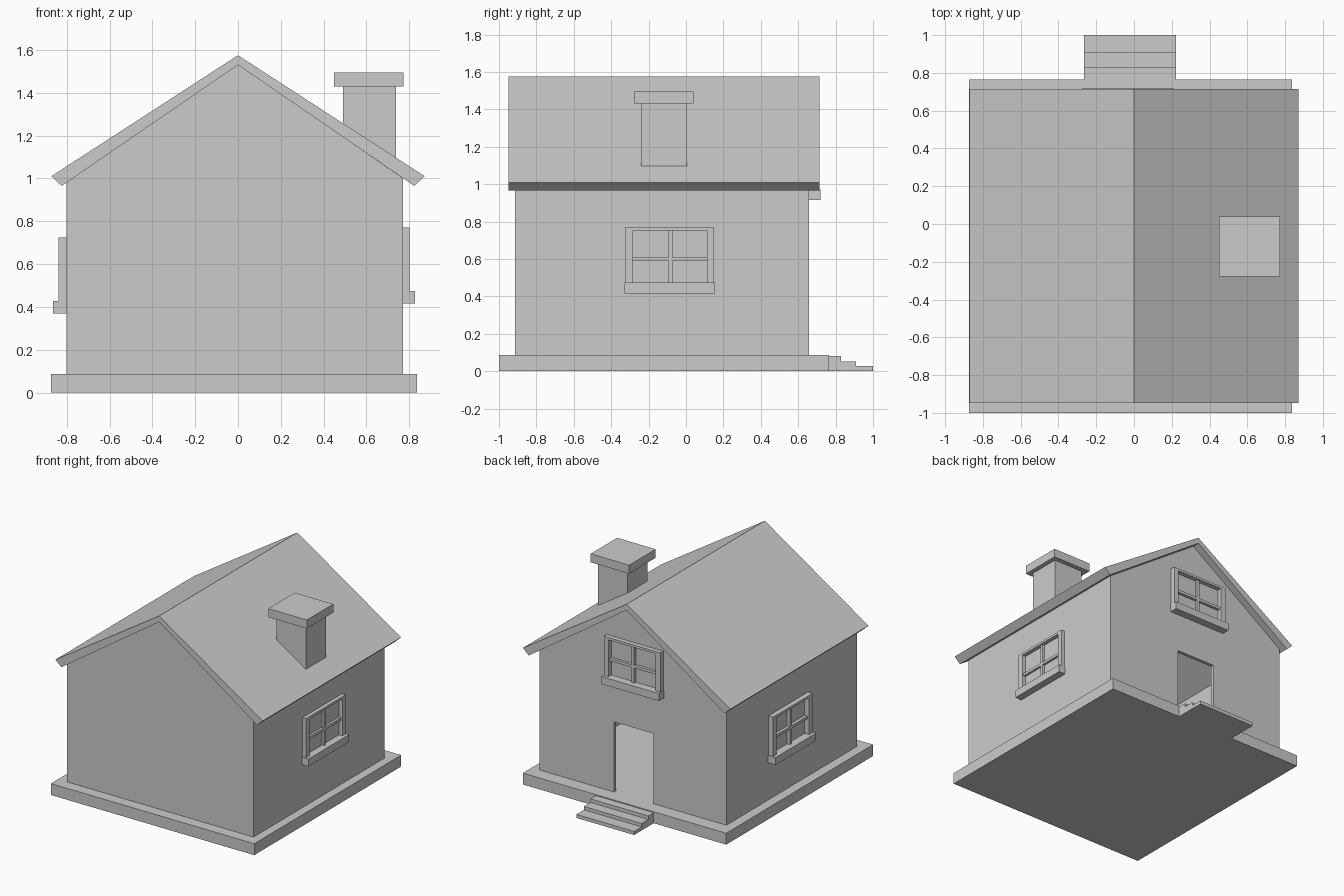
import bpy, bmesh

if "Cube" in bpy.data.objects:
    bpy.data.objects.remove(bpy.data.objects["Cube"])


def finish(name, bm):
    bmesh.ops.recalc_face_normals(bm, faces=bm.faces)
    me = bpy.data.meshes.new(name)
    bm.to_mesh(me)
    bm.free()
    ob = bpy.data.objects.new(name, me)
    bpy.context.scene.collection.objects.link(ob)
    return ob


def prism(name, pts, a, b, axis="y"):
    """Extrude a (x,z) profile along y, or a (y,z) profile along x."""
    bm = bmesh.new()
    place = (lambda p, t: (p[0], t, p[1])) if axis == "y" else (lambda p, t: (t, p[0], p[1]))
    lo = [bm.verts.new(place(p, a)) for p in pts]
    hi = [bm.verts.new(place(p, b)) for p in pts]
    bm.faces.new(lo)
    bm.faces.new(hi[::-1])
    n = len(pts)
    for i in range(n):
        j = (i + 1) % n
        bm.faces.new((lo[i], lo[j], hi[j], hi[i]))
    return finish(name, bm)


def add_box(bm, p, q):
    verts = bmesh.ops.create_cube(bm, size=1)["verts"]
    for v in verts:
        for k in range(3):
            v.co[k] = (p[k] + q[k]) / 2 + v.co[k] * abs(q[k] - p[k])


def box(name, p, q):
    bm = bmesh.new()
    add_box(bm, p, q)
    return finish(name, bm)


def window(name, place, u, z, depth):
    """Frame, glazing bars and sill; u = centre along the wall, z = sill bottom."""
    bm = bmesh.new()
    bars = [  # u0, u1, z0, z1, depth
        (-0.238, -0.196, 0.055, 0.355, depth),
        (0.199, 0.238, 0.055, 0.355, depth),
        (-0.196, 0.199, 0.337, 0.355, depth),
        (-0.196, 0.199, 0.172, 0.193, depth * 0.6),
        (-0.006, 0.014, 0.055, 0.337, depth * 0.6),
        (-0.243, 0.243, 0.0, 0.057, depth + 0.025),
    ]
    for u0, u1, z0, z1, d in bars:
        add_box(bm, place(u + u0, -0.01, z + z0), place(u + u1, d, z + z1))
    return finish(name, bm)


# Base slab and back steps
box("base", (-0.874, -1, 0), (0.837, 0.765, 0.087))
prism("steps", [(0.76, 0), (1, 0), (1, 0.027), (0.91, 0.027), (0.91, 0.053),
                (0.83, 0.053), (0.83, 0.08), (0.76, 0.08)], -0.264, 0.222, "x")

# Hollow walls with a doorway at the back
walls = prism("walls", [(-0.8, 0.087), (0.771, 0.087), (0.771, 1.0),
                        (0, 1.531), (-0.8, 0.981)], -0.914, 0.658)
room = prism("room_cutter", [(-0.775, 0.02), (0.746, 0.02), (0.746, 1.12),
                             (0, 1.64), (-0.775, 1.1)], -0.889, 0.633)
door = box("door_cutter", (-0.186, 0.5, 0.02), (0.145, 0.8, 0.62))
for cutter in (room, door):
    mod = walls.modifiers.new("cut", "BOOLEAN")
    mod.operation = "DIFFERENCE"
    mod.solver = "EXACT"
    mod.object = cutter
    cutter.hide_render = True
    cutter.hide_set(True)

# Gable roof
prism("roof", [(-0.872, 1.01), (0, 1.575), (0.872, 1.01), (0.823, 0.965),
               (0, 1.53), (-0.823, 0.965)], -0.948, 0.714)

# Chimney rising from the right slope
prism("chimney", [(0.49, 1.22), (0.739, 1.06), (0.739, 1.43), (0.49, 1.43)], -0.24, 0.005)
box("chimney_cap", (0.449, -0.277, 1.43), (0.773, 0.041, 1.495))

# Windows on the right, left and back walls
window("right_window", lambda u, d, z: (0.771 + d, u, z), -0.087, 0.416, 0.03)
window("left_window", lambda u, d, z: (-0.8 - d, u, z), -0.087, 0.37, 0.038)
window("back_window", lambda u, d, z: (u, 0.658 + d, z), -0.032, 0.914, 0.035)
